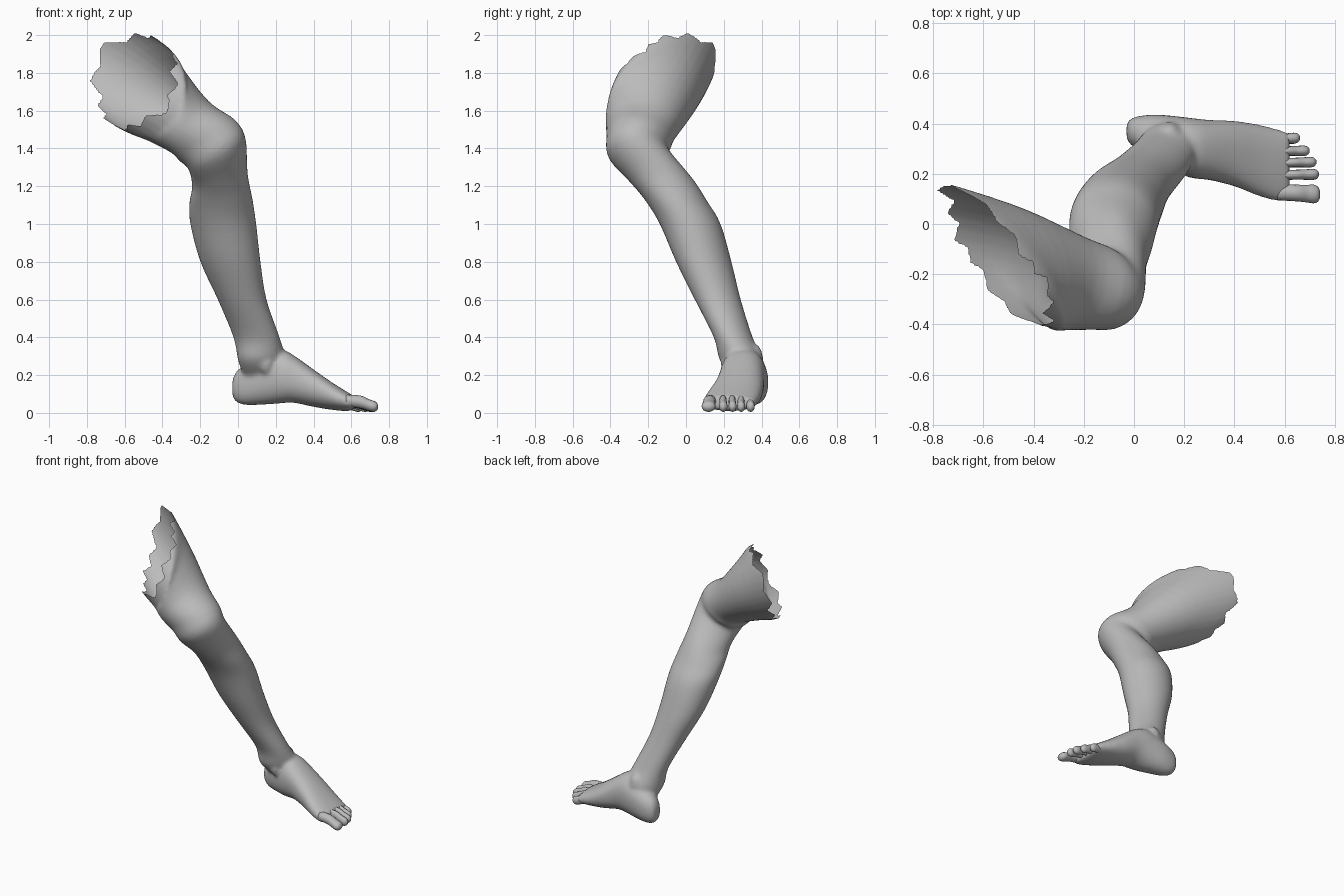
import bpy, bmesh, math
from mathutils import Vector as V

if "Cube" in bpy.data.objects:
    bpy.data.objects.remove(bpy.data.objects["Cube"])

skin = bpy.data.materials.new("grey_skin")
skin.diffuse_color = (0.5, 0.5, 0.5, 1)
skin.use_nodes = True
skin.node_tree.nodes["Principled BSDF"].inputs["Base Color"].default_value = skin.diffuse_color


def smooth_keys(keys, steps):
    """Catmull-Rom interpolation through key rings (tuples of vectors)."""
    out = []
    for i in range(len(keys) - 1):
        rows = zip(keys[max(i - 1, 0)], keys[i], keys[i + 1], keys[min(i + 2, len(keys) - 1)])
        rows = list(rows)
        for s in range(steps):
            t = s / steps
            out.append([0.5 * (2 * b + (c - a) * t + (2 * a - 5 * b + 4 * c - d) * t ** 2
                               + (3 * b - a - 3 * c + d) * t ** 3) for a, b, c, d in rows])
    return out + [list(keys[-1])]


def loft(bm, keys, sides=32, steps=4, power=1.0):
    """Closed skin over elliptical rings given as (centre, half axis u, half axis v)."""
    rings = []
    for c, u, v in smooth_keys([tuple(V(k) for k in key) for key in keys], steps):
        ring = []
        for i in range(sides):
            ca, sa = math.cos(2 * math.pi * i / sides), math.sin(2 * math.pi * i / sides)
            ring.append(bm.verts.new(c + u * math.copysign(abs(ca) ** power, ca)
                                     + v * math.copysign(abs(sa) ** power, sa)))
        rings.append(ring)
    faces = [bm.faces.new(rings[0]), bm.faces.new(rings[-1])]
    for r, q in zip(rings, rings[1:]):
        for i in range(sides):
            j = (i + 1) % sides
            faces.append(bm.faces.new((r[i], r[j], q[j], q[i])))
    bmesh.ops.recalc_face_normals(bm, faces=faces)


def finish(name, bm):
    me = bpy.data.meshes.new(name)
    bm.to_mesh(me)
    bm.free()
    ob = bpy.data.objects.new(name, me)
    bpy.context.collection.objects.link(ob)
    me.materials.append(skin)
    me.polygons.foreach_set("use_smooth", [True] * len(me.polygons))
    return ob


body = bmesh.new()

# Thigh, bent knee, calf and ankle; the first ring lies beyond the torn rim
loft(body, [
    ((-.66, -.10, 1.82), (-.25, .29, .09), (.06, .06, .25)),
    ((-.51, -.133, 1.73), (-.22, .28, .07), (.065, .05, .25)),
    ((-.385, -.18, 1.63), (-.08, .245, .03), (.09, .02, .19)),
    ((-.25, -.235, 1.51), (.03, .19, -.01), (.10, 0, .135)),
    ((-.16, -.25, 1.44), (.05, .165, .01), (.14, -.05, .11)),
    ((-.11, -.25, 1.37), (.075, .135, .05), (.13, -.094, .07)),
    ((-.096, -.13, 1.23), (.07, .145, .02), (.13, -.09, .03)),
    ((-.09, -.05, 1.12), (.085, .14, 0), (.145, -.09, .01)),
    ((-.078, .022, 1.0), (.09, .134, 0), (.15, -.09, 0)),
    ((-.04, .094, .8), (.08, .12, 0), (.138, -.085, 0)),
    ((.022, .168, .6), (.065, .1, 0), (.112, -.07, 0)),
    ((.098, .25, .4), (.05, .09, 0), (.112, -.05, 0)),
    ((.125, .292, .28), (.05, .11, 0), (.115, -.03, 0)),
    ((.125, .325, .19), (.03, .065, 0), (.09, -.02, 0)),
])

# Foot sections from heel to toe base: x, y low, y high, z low, z high
foot = [(-.03, .34, .40, .09, .17), (-.012, .315, .42, .06, .215), (.03, .285, .432, .043, .25),
        (.1, .245, .436, .042, .29), (.2, .193, .426, .048, .335), (.25, .18, .42, .053, .33),
        (.3, .175, .415, .053, .302), (.4, .15, .411, .032, .23), (.5, .11, .396, .016, .16),
        (.58, .09, .376, .01, .11), (.62, .10, .362, .022, .085)]
loft(body, [((x, (a + b) / 2, (c + d) / 2), (0, (b - a) / 2, 0), (0, 0, (d - c) / 2))
            for x, a, b, c, d in foot], power=0.9)

# Ankle bones
for x, y, z, r in ((.14, .357, .285, .052), (.15, .225, .27, .042)):
    loft(body, [((x, y, z + 1.6 * r * math.cos(t)), (r * math.sin(t), 0, 0),
                 (0, r * math.sin(t), 0)) for t in [0.05 + k * 0.38 for k in range(9)]],
         sides=16, steps=2)

# Fuse these into one continuous skin
leg = finish("leg_and_foot", body)
fuse = leg.modifiers.new("fuse", 'REMESH')
fuse.mode, fuse.voxel_size = 'VOXEL', 0.011
soft = leg.modifiers.new("soften", 'SMOOTH')
soft.factor, soft.iterations = 0.5, 10
deps = bpy.context.evaluated_depsgraph_get()
fused = bpy.data.meshes.new_from_object(leg.evaluated_get(deps))
leg.modifiers.clear()
leg.data = fused

# Tear the thigh open: cut along a slanted plane with a zigzag edge
centre = V((-.505, -.135, 1.74))
u, v = V((-.22, .28, .07)), V((.065, .05, .258))
normal = v.cross(u).normalized()
bm = bmesh.new()
bm.from_mesh(fused)


def beyond(p):
    d = p - centre
    angle = math.atan2(d.dot(v.normalized()), d.dot(u.normalized()))
    zigzag = abs((angle * 13 / math.tau) % 1 - 0.5) * 0.07 + 0.01 * math.sin(angle * 5)
    longer_front = 0.045 * max(0, math.cos(angle + 2.3))
    return p.z > 1.4 and d.dot(normal) > zigzag + longer_front - 0.002


bmesh.ops.delete(bm, geom=[f for f in bm.faces if beyond(f.calc_center_median())],
                 context='FACES')
rim = [w for w in bm.verts if w.is_boundary]
for _ in range(2):
    bmesh.ops.smooth_vert(bm, verts=rim, factor=0.5, use_axis_x=True, use_axis_y=True,
                          use_axis_z=True)
bm.to_mesh(fused)
bm.free()
fused.materials.clear()
fused.materials.append(skin)
fused.polygons.foreach_set("material_index", [0] * len(fused.polygons))
fused.polygons.foreach_set("use_smooth", [True] * len(fused.polygons))

# Toes: y at base, y at tip, tip x, half width
toes = [(.128, .118, .742, .037), (.195, .198, .737, .022), (.243, .247, .727, .021),
        (.29, .292, .70, .021), (.335, .343, .662, .022)]
for n, (y0, y1, tip, w) in enumerate(toes):
    bm = bmesh.new()
    loft(bm, [((tip - .17 + .17 * t, y0 + (y1 - y0) * t, z), (0, w * s, 0), (0, 0, h))
              for t, s, z, h in ((0, .9, .065, .03), (.45, .9, .058, .034), (.7, .95, .042, .031),
                                 (.85, 1, .035, .03), (.95, .8, .034, .022), (1, .3, .033, .008))],
         sides=16, steps=3)
    finish("toe_%d" % (n + 1), bm)
